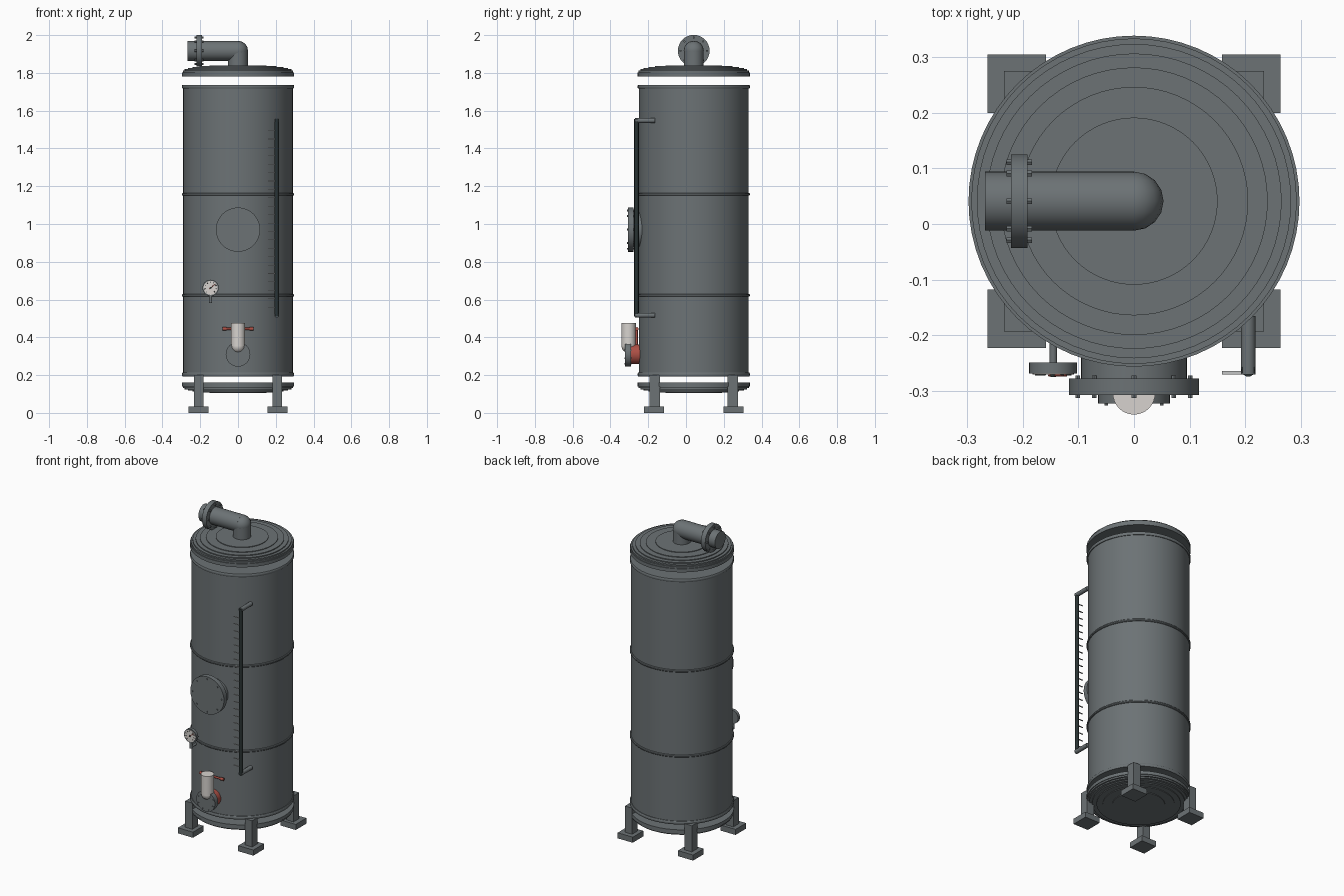
import bpy, bmesh, math
from mathutils import Vector, Matrix

if "Cube" in bpy.data.objects:
    bpy.data.objects.remove(bpy.data.objects["Cube"])

CY = 0.041          # tank axis in y
R = 0.29            # shell radius


def material(name, rgb):
    m = bpy.data.materials.new(name)
    m.diffuse_color = (*rgb, 1)
    m.use_nodes = True
    m.node_tree.nodes["Principled BSDF"].inputs["Base Color"].default_value = m.diffuse_color
    return m


GREY = material("steel grey", (0.15, 0.17, 0.178))
DARK = material("dark glass", (0.022, 0.032, 0.032))
RED = material("valve red", (0.42, 0.08, 0.06))
CREAM = material("pale pipe", (0.68, 0.65, 0.62))
LIGHT = material("light tick", (0.55, 0.56, 0.56))


def finish(name, bm, mat, smooth=True):
    bmesh.ops.recalc_face_normals(bm, faces=bm.faces)
    me = bpy.data.meshes.new(name)
    bm.to_mesh(me)
    bm.free()
    me.materials.append(mat)
    ob = bpy.data.objects.new(name, me)
    bpy.context.collection.objects.link(ob)
    if smooth:
        bpy.ops.object.select_all(action='DESELECT')
        ob.select_set(True)
        bpy.context.view_layer.objects.active = ob
        bpy.ops.object.shade_smooth_by_angle(angle=math.radians(35))
    return ob


def add_rod(bm, a, b, r, segs=32):
    a, b = Vector(a), Vector(b)
    d = b - a
    rot = d.to_track_quat('Z', 'Y').to_matrix().to_4x4()
    bmesh.ops.create_cone(bm, cap_ends=True, segments=segs, radius1=r, radius2=r,
                          depth=d.length, matrix=Matrix.Translation((a + b) / 2) @ rot)


def rod(name, a, b, r, mat, segs=32):
    bm = bmesh.new()
    add_rod(bm, a, b, r, segs)
    return finish(name, bm, mat)


def add_box(bm, c, s):
    bmesh.ops.create_cube(bm, size=1, matrix=Matrix.Translation(c) @ Matrix.Diagonal((*s, 1)))


def lathe(name, profile, mat, segs=64):
    """Spin an (r, z) outline about the tank axis."""
    bm = bmesh.new()
    vs = [bm.verts.new((r, CY, z)) for r, z in profile]
    es = [bm.edges.new(p) for p in zip(vs, vs[1:])]
    bmesh.ops.spin(bm, geom=vs + es, cent=(0, CY, 0), axis=(0, 0, 1),
                   angle=2 * math.pi, steps=segs)
    bmesh.ops.remove_doubles(bm, verts=bm.verts, dist=1e-5)
    return finish(name, bm, mat)


def bolts(name, centre, axis, ring, count, r, length, phase=0.0):
    """Ring of bolts through a flange along axis 'X' or 'Y'."""
    bm = bmesh.new()
    c = Vector(centre)
    d = Vector((1, 0, 0)) if axis == 'X' else Vector((0, 1, 0))
    u = Vector((0, 1, 0)) if axis == 'X' else Vector((1, 0, 0))
    for i in range(count):
        t = phase + 2 * math.pi * i / count
        p = c + ring * (u * math.cos(t) + Vector((0, 0, 1)) * math.sin(t))
        add_rod(bm, p - d * length / 2, p + d * length / 2, r, 6)
    return finish(name, bm, GREY)


# Tank shell
lathe("tank_shell", [(0, 0.195), (R, 0.195), (R, 1.737), (0, 1.737)], GREY)

# Raised hoops around the shell
for i, (z, h) in enumerate([(0.203, 0.02), (0.622, 0.014), (1.157, 0.014), (1.727, 0.02)]):
    lathe(f"hoop_{i + 1}", [(R - 0.01, z - h / 2), (0.294, z - h / 2), (0.297, z - h / 4),
                            (0.297, z + h / 4), (0.294, z + h / 2), (R - 0.01, z + h / 2)], GREY)

# Stepped end caps, separated from the shell by a narrow gap
steps = [(0.297, 0.0, 0.022), (0.292, 0.022, 0.032), (0.282, 0.032, 0.040),
         (0.265, 0.040, 0.046), (0.240, 0.046, 0.051), (0.205, 0.051, 0.055), (0.150, 0.055, 0.059)]
outline = [(0, 0)]
for r, z0, z1 in steps:
    outline += [(r, z0), (r, z1)]
outline.append((0, 0.059))
lathe("top_cap", [(r, 1.781 + z) for r, z in outline], GREY)
lathe("bottom_cap", [(r, 0.161 - z * 0.95) for r, z in outline], GREY)

# Outlet pipe on top with a bend and an end flange
PZ = 1.917
rod("outlet_riser", (0, CY, 1.83), (0, CY, PZ), 0.052, GREY)
rod("outlet_pipe", (0, CY, PZ), (-0.267, CY, PZ), 0.053, GREY)
bm = bmesh.new()
bmesh.ops.create_uvsphere(bm, u_segments=16, v_segments=8, radius=0.053,
                          matrix=Matrix.Translation((0, CY, PZ)) @ Matrix.Rotation(math.pi / 2, 4, 'X'))
finish("outlet_bend", bm, GREY)
rod("outlet_flange", (-0.221, CY, PZ), (-0.191, CY, PZ), 0.084, GREY)
bolts("outlet_bolts", (-0.206, CY, PZ), 'X', 0.07, 8, 0.006, 0.046)

# Legs with foot plates
for sx in (-1, 1):
    for sy in (-1, 1):
        x, y = 0.21 * sx, CY + 0.211 * sy
        bm = bmesh.new()
        add_box(bm, (x, y, 0.0175), (0.105, 0.105, 0.035))
        add_box(bm, (x - 0.002 * sx, y - 0.005 * sy, 0.117), (0.05, 0.055, 0.165))
        finish("leg_" + ("left" if sx < 0 else "right") + ("_front" if sy < 0 else "_back"),
               bm, GREY, False)

# Manhole on the front
rod("manhole_neck", (0, -0.2, 0.97), (0, -0.28, 0.97), 0.095, GREY, 48)
rod("manhole_cover", (0, -0.277, 0.97), (0, -0.307, 0.97), 0.117, GREY, 48)
bolts("manhole_bolts", (0, -0.292, 0.97), 'Y', 0.101, 8, 0.005, 0.04, math.pi / 4)

# Level gauge: arms, sight tube and tick marks
GX, GY = 0.205, -0.262
for n, z in (("lower", 0.517), ("upper", 1.548)):
    rod(f"gauge_arm_{n}", (GX, -0.165, z), (GX, GY - 0.008, z), 0.013, GREY, 16)
rod("sight_tube", (GX, GY, 0.51), (GX, GY, 1.555), 0.012, DARK, 16)
bm = bmesh.new()
for i in range(22):
    add_box(bm, (0.178, -0.267, 0.56 + i * 0.0445), (0.04, 0.007, 0.003))
finish("gauge_ticks", bm, LIGHT, False)

# Dial with pale face, marks, needle and stem
DX, DZ = -0.145, 0.662
rod("dial_case", (DX, -0.249, DZ), (DX, -0.268, DZ), 0.043, GREY)
rod("dial_face", (DX, -0.266, DZ), (DX, -0.27, DZ), 0.037, CREAM)
rod("dial_hub", (DX, -0.269, DZ), (DX, -0.275, DZ), 0.005, DARK, 12)
rod("dial_needle", (DX - 0.008, -0.272, DZ - 0.006), (DX + 0.024, -0.272, DZ + 0.02), 0.0018, RED, 6)
bm = bmesh.new()
for i in range(9):
    t = math.radians(-45 + i * 270 / 8)
    d = Vector((math.cos(t), 0, math.sin(t)))
    c = Vector((DX, -0.2705, DZ))
    add_rod(bm, c + d * 0.026, c + d * 0.033, 0.0014, 6)
finish("dial_marks", bm, DARK)
rod("dial_stem", (DX, -0.26, 0.582), (DX, -0.26, 0.625), 0.008, GREY, 12)
rod("dial_pipe", (DX, -0.265, 0.59), (DX, -0.2, 0.59), 0.007, GREY, 12)

# Drain valve: red body, flange, pale upturned pipe, red handle
VZ = 0.31
rod("valve_body", (0, -0.23, VZ), (0, -0.292, VZ), 0.052, RED)
rod("valve_flange", (0, -0.291, VZ), (0, -0.322, VZ), 0.065, GREY)
bolts("valve_bolts", (0, -0.307, VZ), 'Y', 0.054, 8, 0.004, 0.038, math.pi / 8)
rod("drain_pipe", (0, -0.304, 0.355), (0, -0.304, 0.476), 0.038, CREAM)
bm = bmesh.new()
bmesh.ops.create_uvsphere(bm, u_segments=12, v_segments=8, radius=0.038,
                          matrix=Matrix.Translation((0, -0.304, 0.355)))
finish("drain_bend", bm, CREAM)
rod("valve_stem", (0, -0.262, 0.34), (0, -0.262, 0.45), 0.007, RED, 12)
rod("valve_handle", (-0.075, -0.26, 0.445), (0.075, -0.26, 0.445), 0.006, RED, 12)
for n, s in (("left", -1), ("right", 1)):
    rod(f"handle_grip_{n}", (0.062 * s, -0.26, 0.445), (0.082 * s, -0.26, 0.445), 0.009, RED, 12)
